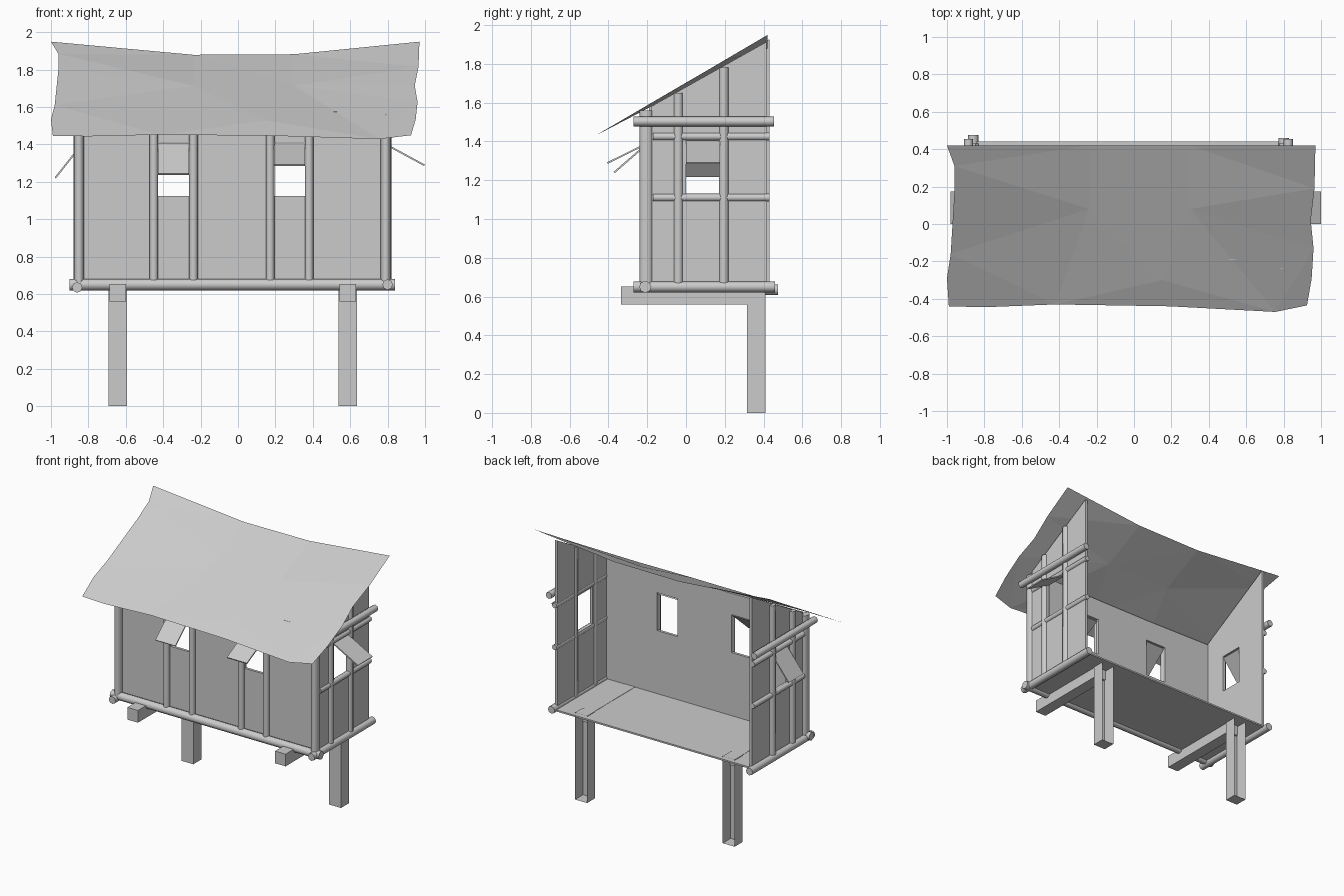
import bpy, bmesh, math
from mathutils import Vector
from mathutils.geometry import delaunay_2d_cdt

cube = bpy.data.objects.get("Cube")
if cube:
    bpy.data.objects.remove(cube, do_unlink=True)

grey = bpy.data.materials.new("weathered grey")
grey.use_nodes = True
grey.diffuse_color = (0.6, 0.6, 0.6, 1)
grey.node_tree.nodes["Principled BSDF"].inputs["Base Color"].default_value = (0.6, 0.6, 0.6, 1)


def add_mesh(name, verts, faces):
    mesh = bpy.data.meshes.new(name)
    mesh.from_pydata(verts, [], faces)
    mesh.materials.append(grey)
    obj = bpy.data.objects.new(name, mesh)
    bpy.context.collection.objects.link(obj)
    return obj


def box(name, low, high, open_back=False):
    """Axis-aligned box, optionally without its rear face."""
    low, high = Vector(low), Vector(high)
    bm = bmesh.new()
    bmesh.ops.create_cube(bm, size=1)
    for v in bm.verts:
        v.co = (low + high) / 2 + v.co * (high - low)
    if open_back:
        bm.normal_update()
        rear = [f for f in bm.faces if f.normal.y > 0.9]
        bmesh.ops.delete(bm, geom=rear, context='FACES_ONLY')
    obj = add_mesh(name, [], [])
    bm.to_mesh(obj.data)
    bm.free()
    return obj


def log(name, start, end, radius, stretch=1.0):
    """Eight-sided pole between two points."""
    start, end = Vector(start), Vector(end)
    axis = end - start
    bpy.ops.mesh.primitive_cylinder_add(vertices=8, radius=radius, depth=axis.length,
                                        location=(start + end) / 2)
    obj = bpy.context.object
    obj.name = name
    obj.rotation_euler = axis.to_track_quat('Z', 'Y').to_euler()
    obj.scale.y = stretch
    obj.data.materials.append(grey)
    bpy.ops.object.shade_smooth_by_angle(angle=math.radians(50))
    return obj


def roof_z(x, y):
    """Sloping roof that sags towards the middle of its high edge."""
    sag = min(1, max(0, (0.97 - abs(x)) / 0.7))
    return 1.7 + 0.585 * y - 0.07 * sag * max(0, (y + 0.3) / 0.72)


def wall(name, us, holes, place):
    """Panel on a grid of cells, with window cells left out."""
    verts, faces = [], []
    for u in us:
        for z in (0.65, 1.125, 1.41, None):
            x, y = place(u)
            verts.append((x, y, roof_z(x, y) - 0.012 if z is None else z))
    for i in range(len(us) - 1):
        for j in range(3):
            if not (i in holes and j == 1):
                a = i * 4 + j
                faces.append((a, a + 4, a + 5, a + 1))
    obj = add_mesh(name, verts, faces)
    solid = obj.modifiers.new("thickness", 'SOLIDIFY')
    solid.thickness = 0.02
    solid.offset = 0
    return obj


def flap(name, hinge, tip, across):
    """Propped window shutter, a thin slab hung from its top edge."""
    h, t, w = Vector(hinge), Vector(tip), Vector(across)
    obj = add_mesh(name, [h - w, h + w, t + w, t - w], [(0, 1, 2, 3)])
    solid = obj.modifiers.new("thickness", 'SOLIDIFY')
    solid.thickness = 0.009
    solid.offset = 0


# Stilts, bearers and floor
for side, x in (("left", -0.643), ("right", 0.587)):
    box(f"{side}_stilt", (x - 0.05, 0.315, 0), (x + 0.05, 0.41, 0.655), open_back=True)
    box(f"{side}_bearer", (x - 0.044, -0.335, 0.56), (x + 0.044, 0.33, 0.652))
box("floor", (-0.84, -0.2, 0.638), (0.79, 0.44, 0.65))

# Walls, open at the back
wall("front_wall", [-0.84, -0.43, -0.26, 0.19, 0.36, 0.79], (1, 3), lambda u: (u, -0.18))
wall("left_wall", [-0.18, 0, 0.175, 0.43], (1,), lambda u: (-0.84, u))
wall("right_wall", [-0.18, 0, 0.175, 0.415], (1,), lambda u: (0.79, u))

# Front poles and sill log
for i, x in enumerate((-0.45, -0.238, 0.172, 0.38)):
    log(f"front_pole_{i}", (x, -0.205, 0.66), (x, -0.205, roof_z(x, -0.205) - 0.02), 0.023)
log("front_sill", (-0.9, -0.21, 0.65), (0.84, -0.21, 0.65), 0.031)

# Side poles, rails and sill logs
for side, x, s, sill_z, sill_end in (("left", -0.85, -1, 0.635, 0.475),
                                     ("right", 0.79, 1, 0.65, 0.46)):
    log(f"{side}_corner_pole", (x, -0.205, 0.66), (x, -0.205, 1.56), 0.027, 1.3)
    for i, y in enumerate((-0.04, 0.195)):
        log(f"{side}_pole_{i}", (x + s * 0.005, y, 0.66),
            (x + s * 0.005, y, roof_z(x, y) - 0.02), 0.025)
    for i, z in enumerate((1.11, 1.425)):
        log(f"{side}_rail_{i}", (x + s * 0.005, -0.17, z), (x + s * 0.005, 0.43, z), 0.02)
    log(f"{side}_top_rail", (x + s * 0.035, -0.27, 1.503), (x + s * 0.035, 0.455, 1.503), 0.025)
    log(f"{side}_sill", (x + s * 0.01, -0.27, sill_z), (x + s * 0.01, sill_end, sill_z), 0.028)

# Window shutters
flap("front_left_shutter", (-0.345, -0.18, 1.405), (-0.345, -0.37, 1.24), (0.083, 0, 0))
flap("front_right_shutter", (0.275, -0.18, 1.4), (0.275, -0.405, 1.288), (0.083, 0, 0))
flap("left_shutter", (-0.835, 0.088, 1.4), (-0.977, 0.088, 1.22), (0, 0.087, 0))
flap("right_shutter", (0.79, 0.088, 1.4), (0.997, 0.088, 1.288), (0, 0.087, 0))

# Ragged sheet roof: outline first, then the inner creases
outline = [(-1, 0.42), (-0.96, 0.31), (-0.96, 0.17), (-0.98, -0.16), (-1, -0.29),
           (-0.99, -0.44), (-0.8, -0.445), (-0.42, -0.43), (0.19, -0.44), (0.755, -0.47),
           (0.925, -0.435), (0.95, -0.29), (0.96, -0.13), (0.945, 0.02), (0.965, 0.19),
           (0.97, 0.42), (0.3, 0.42), (-0.24, 0.42)]
creases = [(-0.24, 0.08), (0.3, 0.08), (0.15, -0.3)]
points = [Vector(p) for p in outline + creases]
flat, _, tris, *_ = delaunay_2d_cdt(points, [], [list(range(len(outline)))], 1, 1e-5)
add_mesh("roof", [(p.x, p.y, roof_z(p.x, p.y) + 0.003) for p in flat], tris)
